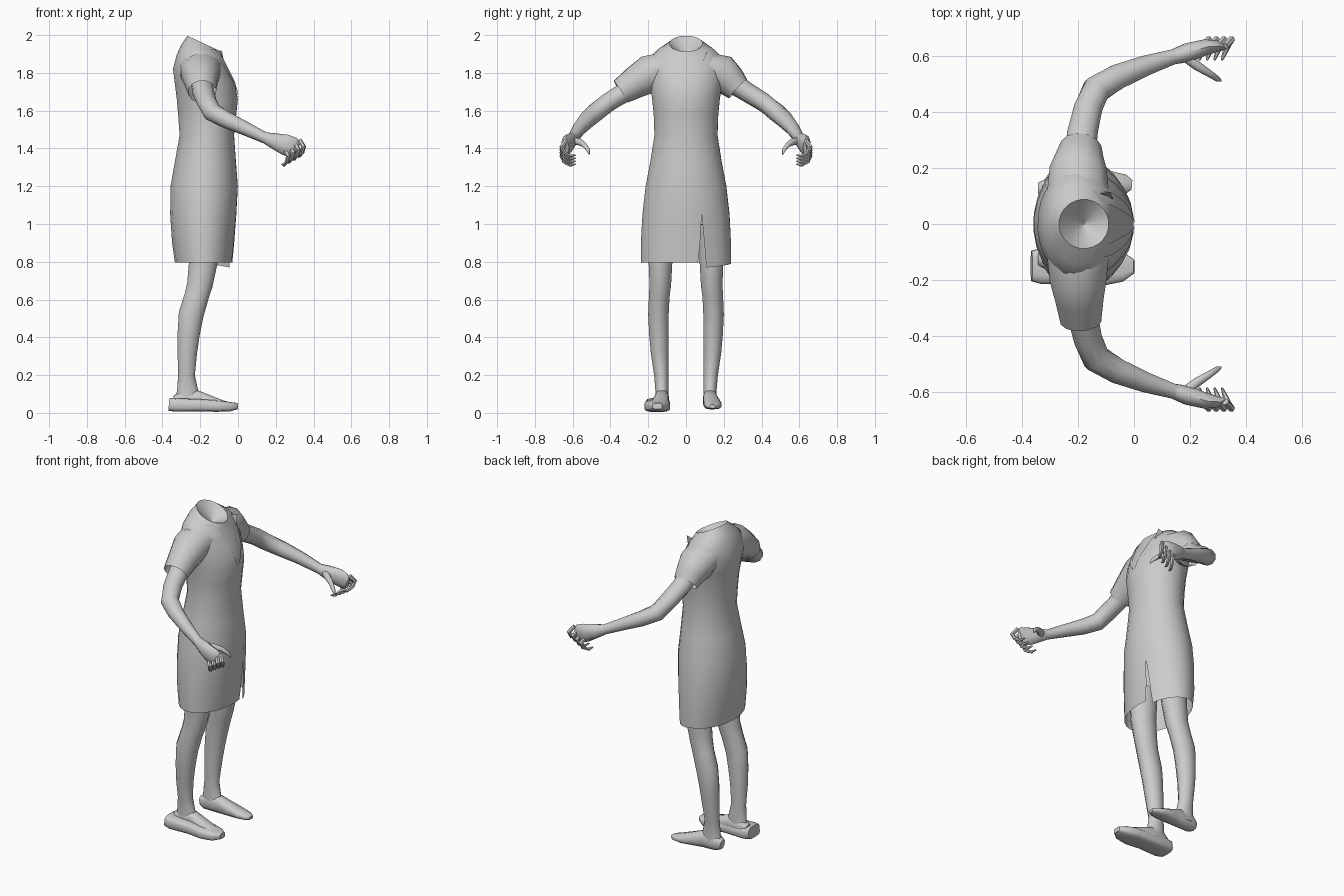
import bpy, bmesh, math
from mathutils import Vector

if "Cube" in bpy.data.objects:
    bpy.data.objects.remove(bpy.data.objects["Cube"])

grey = bpy.data.materials.new("grey")
grey.diffuse_color = (0.6, 0.6, 0.6, 1)
grey.use_nodes = True
grey.node_tree.nodes["Principled BSDF"].inputs["Base Color"].default_value = grey.diffuse_color


def finish(name, rings, closed=True, cap=True, angle=50):
    """Skin a list of point rings into one smooth-shaded object."""
    bm = bmesh.new()
    rows = [[bm.verts.new(p) for p in r] for r in rings]
    n = len(rows[0])
    for a, b in zip(rows, rows[1:]):
        for i in range(n if closed else n - 1):
            j = (i + 1) % n
            bm.faces.new((a[i], a[j], b[j], b[i]))
    if cap:
        bm.faces.new(rows[0][::-1])
        bm.faces.new(rows[-1])
    bmesh.ops.remove_doubles(bm, verts=bm.verts, dist=0.0005)
    bmesh.ops.recalc_face_normals(bm, faces=bm.faces)
    me = bpy.data.meshes.new(name)
    bm.to_mesh(me)
    bm.free()
    ob = bpy.data.objects.new(name, me)
    bpy.context.collection.objects.link(ob)
    me.materials.append(grey)
    bpy.ops.object.select_all(action='DESELECT')
    ob.select_set(True)
    bpy.context.view_layer.objects.active = ob
    bpy.ops.object.shade_smooth_by_angle(angle=math.radians(angle))
    return ob


def tube(name, path, n=10, ref=(0, 0, 1), cap=True, power=1.0):
    """Sweep elliptical sections (centre, half width, half height) along a path."""
    pts = [Vector(p[0]) for p in path]
    rings = []
    for k, (_, a, b) in enumerate(path):
        t = (pts[min(k + 1, len(pts) - 1)] - pts[max(k - 1, 0)]).normalized()
        side = Vector(ref).cross(t).normalized()
        up = t.cross(side)
        ring = []
        for i in range(n):
            ang = 2 * math.pi * (i + .5) / n
            c, s = math.cos(ang), math.sin(ang)
            c = math.copysign(abs(c) ** power, c)
            s = math.copysign(abs(s) ** power, s)
            ring.append(pts[k] + side * a * c + up * b * s)
        rings.append(ring)
    return finish(name, rings, cap=cap)


# Dress: (z, back x, front x, half width, tilt, slit opening angle)
DRESS = [(.795, -.335, -.03, .24, 0, .10), (.90, -.35, -.02, .24, 0, .05),
         (1.05, -.36, -.008, .232, 0, 0), (1.2, -.358, 0, .215, 0, 0),
         (1.33, -.335, -.01, .19, 0, 0), (1.47, -.31, -.02, .168, 0, 0),
         (1.58, -.318, -.008, .172, 0, 0), (1.66, -.325, 0, .18, 0, 0),
         (1.74, -.335, -.015, .192, 0, 0), (1.82, -.345, -.05, .205, 0, 0),
         (1.885, -.325, -.075, .19, -.1, 0), (1.925, -.30, -.085, .145, -.25, 0),
         (1.955, -.268, -.09, .088, -.47, 0), (1.93, -.235, -.12, .06, -.4, 0),
         (1.89, -.18, -.176, .002, 0, 0)]
N = 24
START = math.radians(21)
rings = []
for z, xb, xf, ry, tilt, gap in DRESS:
    cx, rx = (xb + xf) / 2, (xf - xb) / 2
    ring = []
    for i in range(N + 1):
        ang = START + gap + (2 * math.pi - 2 * gap) * i / N
        x, y = rx * math.cos(ang), ry * math.sin(ang)
        drop = .025 * max(0, 1 - i / 5) if z < .8 else 0
        ring.append((cx + x, y, z + tilt * x - drop))
    rings.append(ring)
dress = finish("dress", rings, closed=False, cap=False)

# Sleeves, one hanging longer than the other
for name, s, ey, ez in (("right_sleeve", -1, .345, 1.70), ("left_sleeve", 1, .275, 1.715)):
    tube(name, [((-.2, s * .10, 1.83), .115, .085), ((-.2, s * .19, 1.795), .105, .105),
                ((-.195, s * (.19 + ey) / 2, (1.80 + ez) / 2), .088, .088),
                ((-.19, s * ey, ez), .075, .07)], n=12, cap=False)

# Lapels lying on the chest
for name, s in (("right_lapel", -1), ("left_lapel", 1)):
    rows = []
    for k in range(7):
        t = k / 6
        w = .055 * math.sin(math.pi * min(1, .25 + .75 * t))
        y = .075 * (1 - t) + .005
        rows.append([(.05, s * (y + w * j / 3), 1.925 - .26 * t) for j in range(4)])
    lapel = finish(name, rows, closed=False, cap=False)
    wrap = lapel.modifiers.new("wrap", 'SHRINKWRAP')
    wrap.target = dress
    wrap.wrap_method = 'PROJECT'
    wrap.use_project_x = True
    wrap.use_project_y = wrap.use_project_z = False
    wrap.use_negative_direction = True
    wrap.use_positive_direction = False
    wrap.offset = .006

# Raised collar tip on the left shoulder
finish("collar_tip", [[(-.175, .10, 1.89), (-.17, .115, 1.87)],
                      [(-.085, .115, 1.92), (-.075, .09, 1.86)]], closed=False, cap=False)

for side, s in (("right", -1), ("left", 1)):
    # Arm with bent elbow
    tube(side + "_arm", [((-.195, s * .2, 1.78), .06, .06), ((-.185, s * .32, 1.70), .057, .052),
                         ((-.165, s * .41, 1.645), .053, .05), ((-.135, s * .48, 1.59), .052, .05),
                         ((-.06, s * .525, 1.55), .047, .045), ((.04, s * .565, 1.505), .038, .037),
                         ((.14, s * .597, 1.457), .028, .03), ((.17, s * .605, 1.447), .032, .03)])
    # Palm, turned with its back outward
    tube(side + "_palm", [((.14, s * .597, 1.457), .027, .029), ((.19, s * .612, 1.44), .035, .042),
                          ((.25, s * .63, 1.42), .03, .055), ((.29, s * .635, 1.405), .022, .055),
                          ((.315, s * .63, 1.395), .01, .04)])
    # Four curled fingers
    for i, f in enumerate(("little", "ring", "middle", "index")):
        x, z = .245 + i * .027, 1.375 + i * .016
        tube(f"{side}_{f}_finger",
             [((x, s * .635, z + .02), .013, .013), ((x + .022, s * .658, z - .015), .013, .013),
              ((x + .014, s * .645, z - .045), .011, .011),
              ((x - .002, s * .612, z - .064), .009, .009),
              ((x - .012, s * .585, z - .058), .004, .004)], n=6, ref=(1, 0, 0))
    # Thumb
    tube(side + "_thumb", [((.18, s * .60, 1.44), .02, .024), ((.225, s * .565, 1.435), .018, .019),
                           ((.265, s * .54, 1.42), .014, .014), ((.295, s * .52, 1.395), .011, .011),
                           ((.31, s * .512, 1.37), .004, .004)], n=8, ref=(0, 0, 1))
    # Leg: z, back x, front x, inner y, outer y
    leg = [(.06, -.34, -.19, .09, .165), (.12, -.325, -.21, .092, .163), (.2, -.318, -.227, .092, .17),
           (.32, -.322, -.215, .092, .188), (.42, -.322, -.20, .09, .197), (.52, -.317, -.18, .09, .202),
           (.62, -.285, -.152, .085, .198), (.68, -.272, -.132, .077, .195), (.8, -.262, -.105, .07, .2),
           (1.0, -.27, -.09, .06, .205)]
    tube(side + "_leg", [(((b + f) / 2, s * (i + o) / 2, z), (o - i) / 2, (f - b) / 2)
                         for z, b, f, i, o in leg], n=12, ref=(1, 0, 0))
    # Foot: low wedge from heel to toe
    tube(side + "_foot", [((-.338, s * .125, .06), .025, .03), ((-.31, s * .126, .065), .037, .045),
                          ((-.22, s * .128, .07), .038, .052), ((-.15, s * .135, .055), .044, .037),
                          ((-.08, s * .142, .042), .048, .024), ((-.03, s * .142, .036), .036, .016),
                          ((-.008, s * .14, .034), .018, .01)], n=10, power=.75)

# Shoe on the right foot only
tube("right_shoe", [((-.366, -.15, .045), .055, .035), ((-.33, -.15, .042), .066, .036),
                    ((-.2, -.15, .04), .062, .033), ((-.11, -.152, .036), .069, .031),
                    ((-.04, -.152, .033), .055, .025), ((0, -.152, .036), .025, .016)],
     n=12, power=.5)
